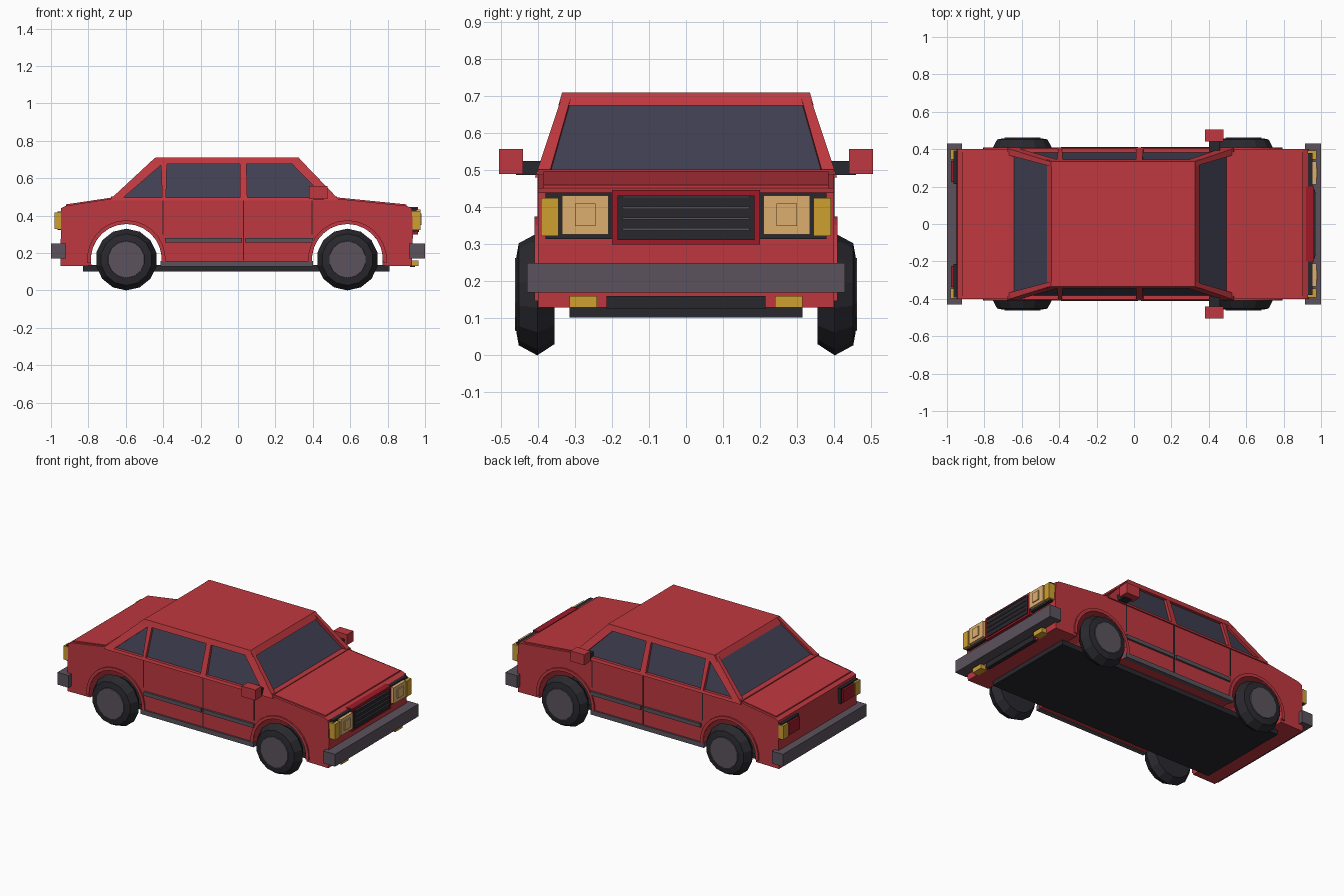
import bpy, bmesh
from math import sin, cos, pi, radians
from mathutils import Vector

if "Cube" in bpy.data.objects:
    bpy.data.objects.remove(bpy.data.objects["Cube"])


def mat(name, r, g, b):
    m = bpy.data.materials.new(name)
    m.diffuse_color = (r, g, b, 1)
    m.use_nodes = True
    m.node_tree.nodes["Principled BSDF"].inputs["Base Color"].default_value = m.diffuse_color
    return m


RED = mat("red paint", .52, .04, .05)
DKRED = mat("dark red", .34, .01, .02)
GLASS = mat("glass", .05, .05, .085)
BLACK = mat("black", .022, .021, .027)
GREY = mat("grey", .105, .085, .11)
TAN = mat("headlight", .72, .43, .16)
AMBER = mat("amber", .62, .35, .03)


def finish(name, bm, m):
    bmesh.ops.recalc_face_normals(bm, faces=bm.faces)
    me = bpy.data.meshes.new(name)
    bm.to_mesh(me)
    bm.free()
    me.materials.append(m)
    ob = bpy.data.objects.new(name, me)
    bpy.context.collection.objects.link(ob)
    return ob


def loft(name, rings, m):
    """Closed solid through matching rings of points, capped at both ends."""
    bm = bmesh.new()
    vs = [[bm.verts.new(p) for p in r] for r in rings]
    n = len(rings[0])
    for a, b in zip(vs, vs[1:]):
        for i in range(n):
            bm.faces.new((a[i], a[(i + 1) % n], b[(i + 1) % n], b[i]))
    bm.faces.new(vs[0])
    bm.faces.new(vs[-1])
    return finish(name, bm, m)


def slab(name, pts, vec, m):
    return loft(name, [pts, [Vector(p) + Vector(vec) for p in pts]], m)


def box(name, x0, x1, y0, y1, z0, z1, m):
    return slab(name, [(x0, y0, z0), (x1, y0, z0), (x1, y1, z0), (x0, y1, z0)], (0, 0, z1 - z0), m)


def rect(x0, x1, y, z):
    return [(x0, -y, z), (x1, -y, z), (x1, y, z), (x0, y, z)]


def arc(cx, r, a0, a1, n=14):
    return [(cx + r * cos(radians(a0 + (a1 - a0) * i / n)),
             .165 + r * sin(radians(a0 + (a1 - a0) * i / n))) for i in range(n + 1)]


AXLES = {"rear": -.597, "front": .585}

# Lower body: side profile with wheel arches, extruded across
prof = [(-.95, .13)] + arc(AXLES["rear"], .19, 190, -10) + arc(AXLES["front"], .19, 190, -10)
prof += [(.93, .13), (.935, .30), (.93, .44), (.9, .452), (.53, .49), (-.68, .49), (-.92, .452), (-.945, .44)]
slab("body", [(x, -.4, z) for x, z in prof], (0, .8, 0), RED)
box("underbody", -.83, .81, -.315, .315, .102, .135, BLACK)

# Hood and trunk lid
slab("hood", [(.53, -.385, .497), (.9, -.385, .46), (.9, .385, .46), (.53, .385, .497)], (0, 0, -.02), RED)
slab("trunk_lid", [(-.92, -.385, .46), (-.67, -.385, .497), (-.67, .385, .497), (-.92, .385, .46)],
     (0, 0, -.02), RED)

# Cabin: recessed glass core and roof
loft("cabin_glass", [rect(-.665, .515, .388, .48), rect(-.435, .305, .32, .695)], GLASS)
loft("roof", [rect(-.465, .35, .345, .675), rect(-.44, .325, .335, .71)], RED)
# Rails below the front and rear glass
box("windshield_sill", .49, .53, -.4, .4, .47, .502, RED)
box("rear_glass_sill", -.68, -.64, -.4, .4, .47, .502, RED)


def side(x, z, s):
    return (x, s * (.405 - (z - .49) / 3), z)


for s, tag in ((1, "left"), (-1, "right")):
    # Side window frames lying on the leaning cabin side
    frames = {
        "front_pillar": [(.535, .49), (.325, .705), (.285, .68), (.47, .49)],
        "middle_pillar": [(.05, .485), (.045, .69), (.012, .69), (.01, .485)],
        "rear_door_pillar": [(-.385, .485), (-.38, .69), (-.412, .69), (-.405, .485)],
        "rear_pillar": [(-.68, .49), (-.445, .705), (-.4, .68), (-.62, .49)],
        "window_sill": [(-.68, .48), (.535, .48), (.525, .497), (-.67, .497)],
    }
    for n, pts in frames.items():
        slab(f"{tag}_{n}", [side(x, z, s) for x, z in pts], (0, -s * .022, 0), RED)
    # Posts framing the windshield and rear glass
    slab(f"{tag}_windshield_post", [(.535, s * .403, .49), (.325, s * .333, .708),
                                    (.325, s * .308, .708), (.535, s * .37, .49)], (-.03, 0, -.01), RED)
    slab(f"{tag}_rear_glass_post", [(-.68, s * .403, .49), (-.445, s * .333, .708),
                                    (-.445, s * .308, .708), (-.68, s * .37, .49)], (.03, 0, -.01), RED)

    # Doors: seams, trim strips and sill
    for i, x in enumerate((-.4, .03, .395)):
        box(f"{tag}_door_seam_{i}", x - .003, x + .003, s * .39, s * .402, .16 if i == 1 else .3, .49, BLACK)
    box(f"{tag}_rear_door_trim", -.39, .022, s * .395, s * .413, .255, .28, GREY)
    box(f"{tag}_front_door_trim", .038, .4, s * .395, s * .413, .255, .28, GREY)
    box(f"{tag}_sill", -.415, .4, s * .38, s * .41, .128, .158, GREY)

    # Mirror
    box(f"{tag}_mirror_arm", .4, .46, s * .38, s * .46, .487, .525, BLACK)
    box(f"{tag}_mirror", .38, .478, s * .44, s * .505, .49, .558, RED)

    for end, cx in AXLES.items():
        # Arch lip
        ring = arc(cx, .19, 185, -5) + arc(cx, .21, -5, 185)
        slab(f"{tag}_{end}_arch_lip", [(x, s * .39, z) for x, z in ring], (0, s * .019, 0), RED)
        # Tyre with a ridged tread, and hub
        rings = [[(cx + r * sin(2 * pi * i / 14), s * y, .165 - r * cos(2 * pi * i / 14)) for i in range(14)]
                 for y, r in ((.355, .10), (.356, .135), (.402, .165), (.452, .138), (.458, .105))]
        loft(f"{tag}_{end}_tyre", rings, BLACK)
        hub = [[(cx + r * sin(2 * pi * i / 14), s * y, .165 - r * cos(2 * pi * i / 14)) for i in range(14)]
               for y, r in ((.44, .105), (.462, .098))]
        loft(f"{tag}_{end}_hub", hub, GREY)

    # Front lamps
    box(f"{tag}_lamp_panel", .92, .955, s * .2, s * .38, .315, .44, BLACK)
    box(f"{tag}_headlight", .94, .975, s * .21, s * .335, .327, .432, TAN)
    box(f"{tag}_headlight_lens", .97, .981, s * .245, s * .3, .35, .41, TAN)
    box(f"{tag}_front_indicator", .92, .975, s * .345, s * .392, .322, .425, AMBER)
    box(f"{tag}_lower_indicator", .92, .965, s * .24, s * .315, .13, .16, AMBER)

    # Rear lamps
    box(f"{tag}_tail_panel", -.965, -.935, s * .215, s * .392, .322, .422, BLACK)
    box(f"{tag}_tail_light", -.978, -.95, s * .225, s * .338, .332, .412, DKRED)
    box(f"{tag}_rear_indicator", -.98, -.935, s * .345, s * .398, .328, .416, AMBER)

# Grille
box("grille_frame", .92, .962, -.2, .2, .3, .447, DKRED)
box("grille", .94, .967, -.185, .185, .312, .432, BLACK)
for i in range(4):
    z = .338 + i * .029
    box(f"grille_bar_{i}", .96, .974, -.172, .172, z, z + .006, GREY)

# Bumpers: crossbars with returns round the corners
box("front_bumper", .915, 1, -.43, .43, .17, .25, GREY)
box("rear_bumper", -1, -.92, -.43, .43, .17, .25, GREY)
box("front_air_slot", .92, .945, -.215, .215, .125, .16, BLACK)
